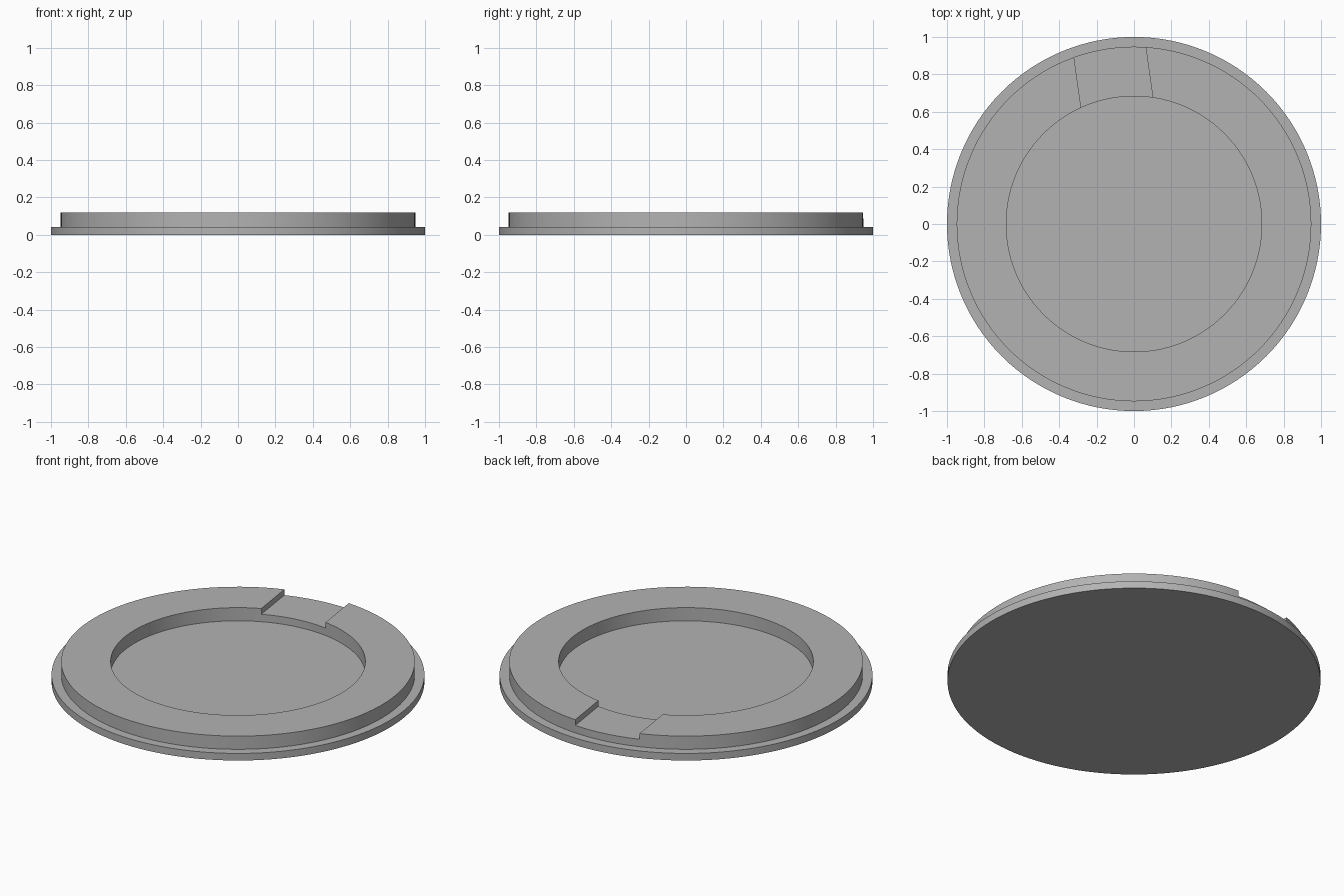
import bpy, bmesh
from math import radians, pi
from mathutils import Matrix

cube = bpy.data.objects.get("Cube")
if cube:
    bpy.data.objects.remove(cube, do_unlink=True)

BASE_R, RIM_OUT, RIM_IN = 1.0, 0.948, 0.683
BASE_H, RIM_H, NOTCH_H = 0.042, 0.12, 0.086
NOTCH_W, NOTCH_TURN = 0.387, radians(8)
SIDES = 128

grey = bpy.data.materials.new("plain grey")
grey.use_nodes = True
colour = (0.45, 0.45, 0.45, 1)
grey.diffuse_color = colour
grey.node_tree.nodes["Principled BSDF"].inputs["Base Color"].default_value = colour


def add_object(name, bm):
    mesh = bpy.data.meshes.new(name)
    bmesh.ops.recalc_face_normals(bm, faces=bm.faces)
    bm.to_mesh(mesh)
    bm.free()
    obj = bpy.data.objects.new(name, mesh)
    bpy.context.collection.objects.link(obj)
    mesh.materials.append(grey)
    return obj


# Stepped lid: disc base with a raised flat rim, turned from one profile
profile = [(0, 0), (BASE_R, 0), (BASE_R, BASE_H), (RIM_OUT, BASE_H), (RIM_OUT, RIM_H),
           (RIM_IN, RIM_H), (RIM_IN, BASE_H), (0, BASE_H)]
bm = bmesh.new()
verts = [bm.verts.new((r, 0, z)) for r, z in profile]
edges = [bm.edges.new(pair) for pair in zip(verts, verts[1:])]
bmesh.ops.spin(bm, geom=verts + edges, cent=(0, 0, 0), axis=(0, 0, 1),
               angle=2 * pi, steps=SIDES, use_duplicate=False)
bmesh.ops.remove_doubles(bm, verts=bm.verts, dist=0.0001)
lid = add_object("lid", bm)

# Shallow notch across the back of the rim, slightly turned
bm = bmesh.new()
bmesh.ops.create_cube(bm, size=1, matrix=(
    Matrix.Rotation(NOTCH_TURN, 4, "Z")
    @ Matrix.Translation((0, 0.8, NOTCH_H + 0.1))
    @ Matrix.Diagonal((NOTCH_W, 0.6, 0.2, 1))))
cutter = add_object("notch_cutter", bm)
cutter.hide_render = True

cut = lid.modifiers.new("notch", "BOOLEAN")
cut.operation = "DIFFERENCE"
cut.solver = "EXACT"
cut.object = cutter
bpy.ops.object.select_all(action="DESELECT")
lid.select_set(True)
bpy.context.view_layer.objects.active = lid
bpy.ops.object.modifier_apply(modifier=cut.name)
bpy.data.objects.remove(cutter, do_unlink=True)
bpy.ops.object.shade_smooth_by_angle(angle=radians(30))
